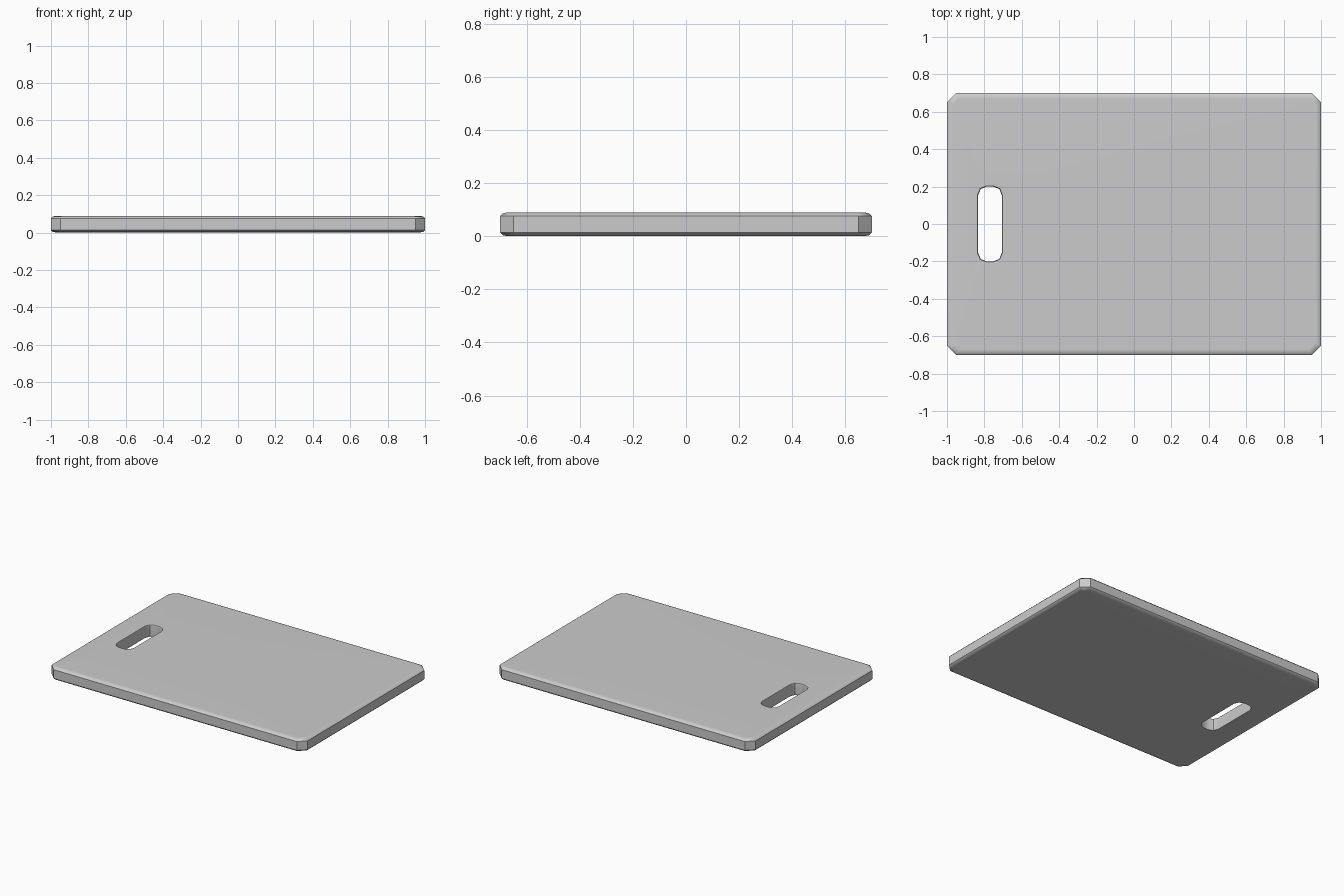
import bpy, bmesh, math

if "Cube" in bpy.data.objects:
    bpy.data.objects.remove(bpy.data.objects["Cube"])


def outline(cx, hx, hy, cut, round_corner):
    """Rectangle outline with three points per corner, chamfered or rounded."""
    pts = []
    for k, (sx, sy) in enumerate([(1, 1), (-1, 1), (-1, -1), (1, -1)]):
        ox, oy = cx + sx * (hx - cut), sy * (hy - cut)
        for j in range(3):
            a = math.radians(90 * k + 45 * j)
            r = cut if (round_corner or j != 1) else cut * math.cos(math.pi / 4)
            pts.append((ox + r * math.cos(a), oy + r * math.sin(a)))
    return pts


T = 0.09
# Softened edge profiles: (inset, z) from bottom to top
outer_profile = [(0.03, 0), (0.01, 0.004), (0, 0.014),
                 (0, T - 0.014), (0.01, T - 0.004), (0.03, T)]
hole_profile = [(0.012, T), (0.003, T - 0.003), (0, T - 0.012),
                (0, 0.012), (0.003, 0.003), (0.012, 0)]

# Rings run up the outside of the board and back down through the hand hole
rings = [(outline(0, 1 - i, 0.7 - i, 0.05 - 0.5 * i, False), z) for i, z in outer_profile]
rings += [(outline(-0.77, 0.063 + i, 0.2 + i, 0.045 + 0.5 * i, True), z)
          for i, z in hole_profile]

bm = bmesh.new()
loops = [[bm.verts.new((x, y, z)) for x, y in pts] for pts, z in rings]
for r, ring in enumerate(loops):
    nxt = loops[(r + 1) % len(loops)]
    n = len(ring)
    for i in range(n):
        j = (i + 1) % n
        bm.faces.new((ring[i], ring[j], nxt[j], nxt[i]))
bmesh.ops.recalc_face_normals(bm, faces=bm.faces)

# Cutting board with hand hole
mesh = bpy.data.meshes.new("cutting_board")
bm.to_mesh(mesh)
bm.free()
board = bpy.data.objects.new("cutting_board", mesh)
bpy.context.collection.objects.link(board)
bpy.context.view_layer.objects.active = board
board.select_set(True)
bpy.ops.object.shade_smooth_by_angle(angle=math.radians(40))

# Keep the large faces evenly shaded
wn = board.modifiers.new("flat_faces", 'WEIGHTED_NORMAL')
wn.keep_sharp = True
